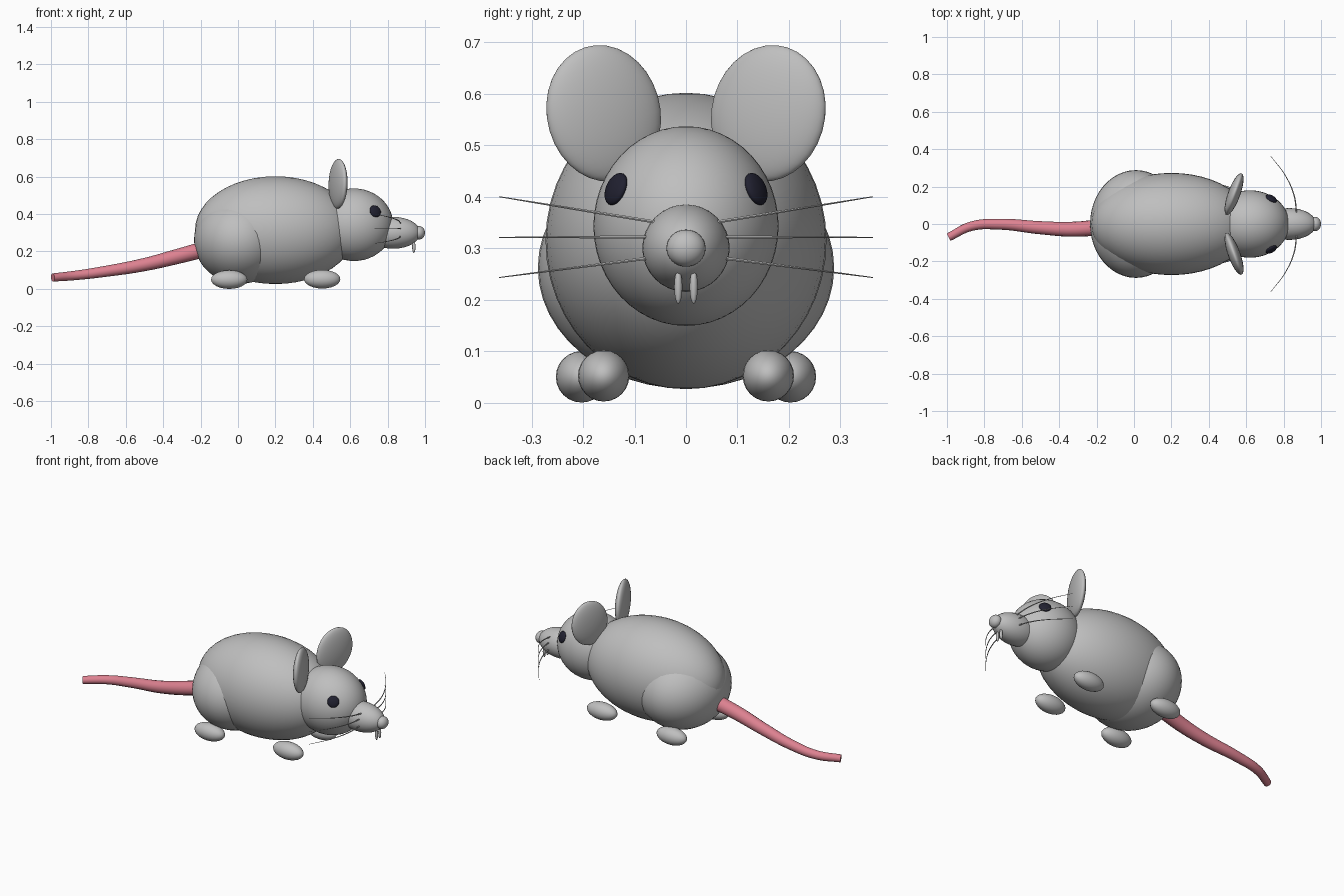
import bpy, math
from mathutils import Vector, Matrix

cube = bpy.data.objects.get("Cube")
if cube:
    bpy.data.objects.remove(cube, do_unlink=True)


def material(name, rgb):
    m = bpy.data.materials.new(name)
    m.use_nodes = True
    m.diffuse_color = (*rgb, 1)
    m.node_tree.nodes["Principled BSDF"].inputs["Base Color"].default_value = (*rgb, 1)
    return m


FUR = material("grey fur", (0.52, 0.52, 0.52))
PINK = material("pink tail skin", (0.72, 0.22, 0.28))
DARK = material("dark eye", (0.015, 0.015, 0.03))


def ellipsoid(name, centre, radii, mat=FUR, rotation=None, segments=32):
    """Smooth ellipsoid with its own optional rotation matrix."""
    bpy.ops.mesh.primitive_uv_sphere_add(segments=segments, ring_count=segments // 2)
    ob = bpy.context.object
    ob.name = name
    rot = rotation.to_4x4() if rotation else Matrix()
    ob.matrix_world = Matrix.Translation(centre) @ rot @ Matrix.Diagonal((*radii, 1))
    ob.data.materials.append(mat)
    bpy.ops.object.shade_smooth()
    return ob


def tube(name, path, radii, mat, sides=2):
    """Tapered round tube swept along a smooth path."""
    curve = bpy.data.curves.new(name, "CURVE")
    curve.dimensions = "3D"
    curve.bevel_depth = 1
    curve.bevel_resolution = sides
    curve.use_fill_caps = True
    curve.resolution_u = 8
    spline = curve.splines.new("BEZIER")
    spline.bezier_points.add(len(path) - 1)
    for point, co, r in zip(spline.bezier_points, path, radii):
        point.co, point.radius = co, r
        point.handle_left_type = point.handle_right_type = "AUTO"
    curve.materials.append(mat)
    ob = bpy.data.objects.new(name, curve)
    bpy.context.collection.objects.link(ob)
    bpy.ops.object.select_all(action="DESELECT")
    ob.select_set(True)
    bpy.context.view_layer.objects.active = ob
    bpy.ops.object.convert(target="MESH")
    bpy.ops.object.shade_smooth_by_angle(angle=math.radians(50))
    return ob


# Body, haunches and head
ellipsoid("body", (0.2, 0, 0.314), (0.43, 0.273, 0.288), segments=48)
ellipsoid("haunches", (0.01, 0, 0.262), (0.245, 0.288, 0.235), segments=48)
ellipsoid("head", (0.62, 0, 0.343), (0.21, 0.18, 0.194), segments=48)
ellipsoid("snout", (0.83, 0, 0.3), (0.145, 0.085, 0.085))
ellipsoid("nose", (0.968, 0, 0.3), (0.032, 0.038, 0.036))

# Paired parts, left side is +y seen from the nose-forward direction
for side, label in ((1, "left"), (-1, "right")):
    ear_turn = Matrix.Rotation(-side * math.radians(20), 3, "Z") @ \
        Matrix.Rotation(-side * math.radians(17), 3, "X")
    ellipsoid(label + "_ear", (0.535, side * 0.16, 0.562),
              (0.033, 0.117, 0.134), rotation=ear_turn)

    # Eye flattened against the head surface
    outward = Vector((2.5, side * 4.3, 1.84)).to_track_quat("Z", "Y").to_matrix()
    ellipsoid(label + "_eye", (0.734, side * 0.136, 0.415),
              (0.033, 0.033, 0.014), DARK, outward, 24)

    ellipsoid(label + "_front_foot", (0.45, side * 0.16, 0.052), (0.097, 0.05, 0.05), segments=24)
    ellipsoid(label + "_back_foot", (-0.047, side * 0.203, 0.05), (0.097, 0.05, 0.05), segments=24)
    ellipsoid(label + "_tooth", (0.94, side * 0.015, 0.225), (0.009, 0.008, 0.033), segments=16)

    # Three whiskers fanning up, straight and down
    for place, root, tip in (("upper", 0.35, 0.4), ("middle", 0.322, 0.321), ("lower", 0.283, 0.243)):
        path = [(0.87 - 0.139 * t * t, side * (0.055 + 0.308 * t), root + (tip - root) * t)
                for t in (0, 0.33, 0.67, 1)]
        tube(f"{label}_{place}_whisker", path, (0.0035, 0.003, 0.002, 0.001), FUR, 1)

# Tail
tube("tail",
     [(-0.15, -0.015, 0.22), (-0.33, -0.028, 0.172), (-0.5, -0.02, 0.13),
      (-0.72, -0.001, 0.092), (-0.87, -0.012, 0.072), (-0.99, -0.07, 0.061)],
     (0.044, 0.04, 0.035, 0.029, 0.025, 0.022), PINK, 6)
